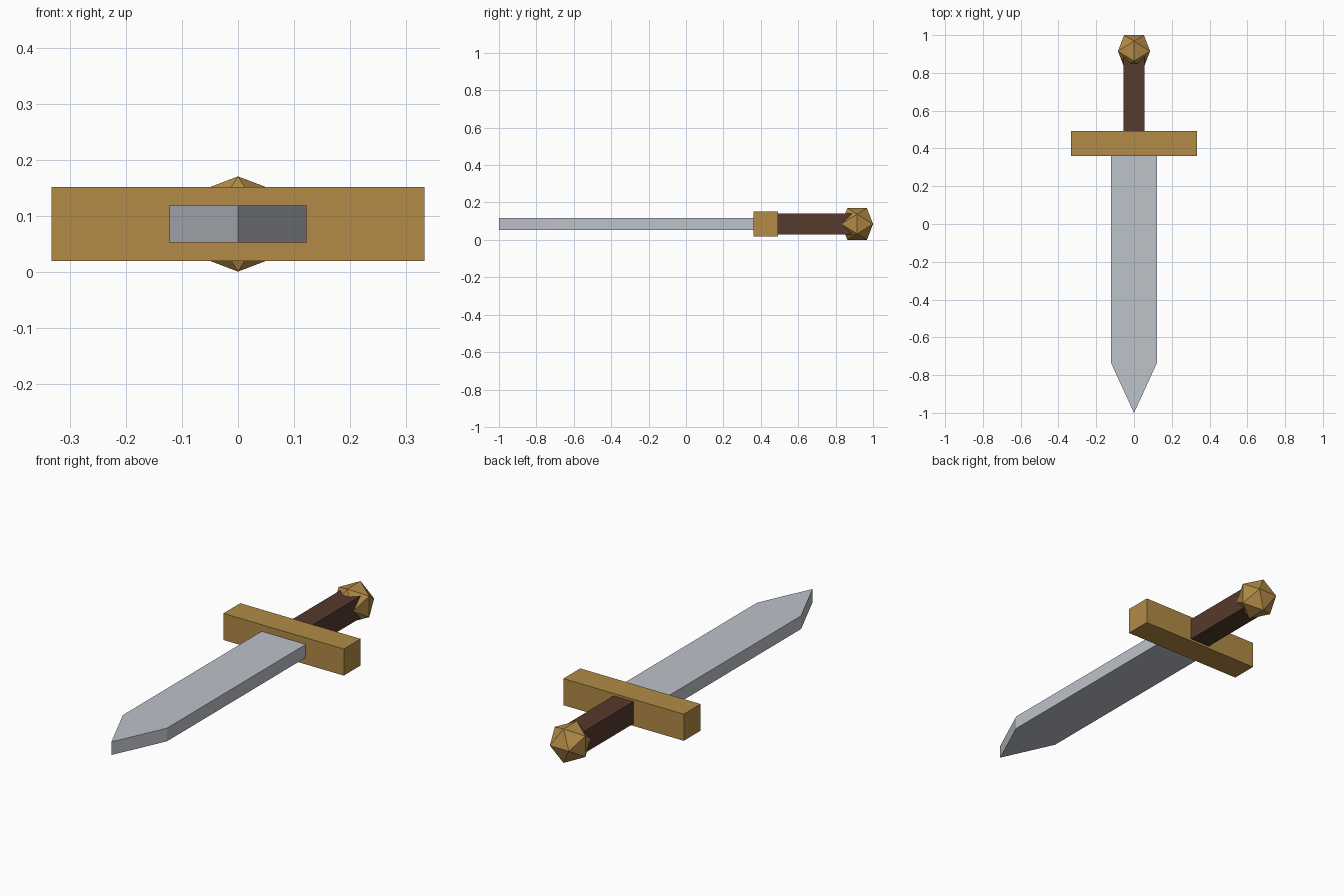
import bpy, bmesh

cube = bpy.data.objects.get("Cube")
if cube:
    bpy.data.objects.remove(cube, do_unlink=True)

MID = 0.085  # height of the sword's centre line


def material(name, srgb):
    mat = bpy.data.materials.new(name)
    mat.use_nodes = True
    linear = [((c / 255 + 0.055) / 1.055) ** 2.4 for c in srgb]
    mat.diffuse_color = (*linear, 1)
    mat.node_tree.nodes["Principled BSDF"].inputs["Base Color"].default_value = (*linear, 1)
    return mat


def finish(name, bm, mat):
    bmesh.ops.recalc_face_normals(bm, faces=bm.faces[:])
    mesh = bpy.data.meshes.new(name)
    bm.to_mesh(mesh)
    bm.free()
    mesh.materials.append(mat)
    obj = bpy.data.objects.new(name, mesh)
    bpy.context.collection.objects.link(obj)
    return obj


def slab(name, outline, thickness, mat):
    """Extrude a flat outline evenly about the centre line."""
    bm = bmesh.new()
    base = bm.faces.new([bm.verts.new((x, y, MID - thickness / 2)) for x, y in outline])
    top = bmesh.ops.extrude_face_region(bm, geom=[base])["geom"]
    verts = [v for v in top if isinstance(v, bmesh.types.BMVert)]
    bmesh.ops.translate(bm, verts=verts, vec=(0, 0, thickness))
    return finish(name, bm, mat)


def bar(half_width, front, back):
    return [(-half_width, front), (half_width, front), (half_width, back), (-half_width, back)]


steel = material("steel", (190, 195, 202))
gold = material("gold", (178, 139, 70))
leather = material("brown leather", (86, 58, 45))

# Blade with a pointed tip
slab("blade", [(0, -1), (0.122, -0.735), (0.122, 0.37), (-0.122, 0.37), (-0.122, -0.735)], 0.066, steel)

# Crossguard and grip
slab("crossguard", bar(0.333, 0.36, 0.493), 0.133, gold)
slab("grip", bar(0.055, 0.48, 0.915), 0.11, leather)

# Pommel: an icosahedron from three crossed golden rectangles
LONG = 0.085
SHORT = LONG / 1.618
bm = bmesh.new()
for a in (-SHORT, SHORT):
    for b in (-LONG, LONG):
        for x, y, z in ((0, a, b), (a, b, 0), (b, 0, a)):
            bm.verts.new((x, y + 1 - LONG, z + MID))
bmesh.ops.convex_hull(bm, input=bm.verts[:])
finish("pommel", bm, gold)
